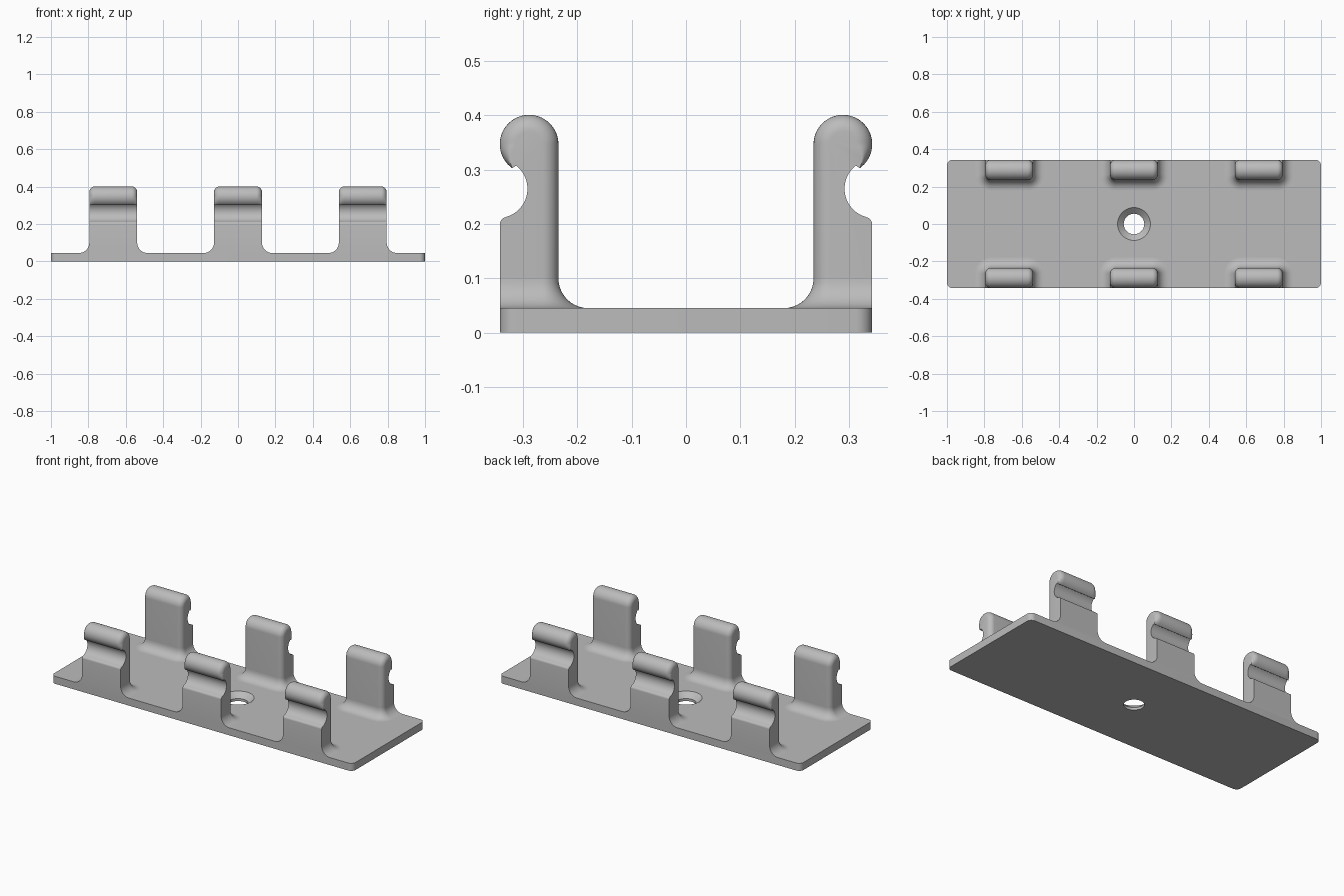
import bpy, bmesh
from math import sin, cos, pi, radians

cube = bpy.data.objects.get("Cube")
if cube:
    bpy.data.objects.remove(cube, do_unlink=True)

LENGTH, DEPTH, THICK = 2.0, 0.686, 0.045
Y_IN, Y_OUT = 0.235, DEPTH / 2      # inner and outer face of a clip
HALF = 0.128                        # half the clip width
ROUND, FILLET = 0.03, 0.055

grey = bpy.data.materials.new("grey_plastic")
grey.use_nodes = True
colour = (0.5, 0.5, 0.5, 1)
grey.diffuse_color = colour
grey.node_tree.nodes["Principled BSDF"].inputs["Base Color"].default_value = colour


def make_mesh(name, bm):
    mesh = bpy.data.meshes.new(name)
    bm.to_mesh(mesh)
    bm.free()
    mesh.materials.append(grey)
    return mesh


def place(name, mesh, x=0, turn=0):
    obj = bpy.data.objects.new(name, mesh)
    bpy.context.collection.objects.link(obj)
    obj.location.x = x
    obj.rotation_euler.z = turn
    bpy.ops.object.select_all(action='DESELECT')
    obj.select_set(True)
    bpy.context.view_layer.objects.active = obj
    bpy.ops.object.shade_smooth_by_angle(angle=radians(32))
    return obj


def arc(cx, cy, r, start, end, n):
    angles = [radians(start + (end - start) * i / n) for i in range(n + 1)]
    return [(cx + r * cos(a), cy + r * sin(a)) for a in angles]


def ring(bm, points, z):
    return [bm.verts.new((x, y, z)) for x, y in points]


def skin(bm, a, b):
    for i in range(len(a)):
        j = (i + 1) % len(a)
        bm.faces.new((a[i], a[j], b[j], b[i]))


# Base plate with rounded corners and a countersunk screw hole
def base_plate():
    bm = bmesh.new()
    hx, hy = LENGTH / 2 - ROUND, DEPTH / 2 - ROUND
    outline = []
    for k, (sx, sy) in enumerate([(1, 1), (-1, 1), (-1, -1), (1, -1)]):
        outline += arc(sx * hx, sy * hy, ROUND, 90 * k, 90 * k + 90, 8)
    sides = [ring(bm, outline, z) for z in (0, THICK)]
    skin(bm, *sides)
    hole = [ring(bm, arc(0, 0, r, 0, 360, 48)[:-1], z)
            for r, z in ((0.055, 0), (0.055, 0.015), (0.088, THICK))]
    for lower, upper in zip(hole, hole[1:]):
        skin(bm, lower, upper)
    for outer, inner in ((sides[0], hole[0]), (sides[1], hole[2])):
        edges = [bm.edges.get((loop[i - 1], loop[i]))
                 for loop in (outer, inner) for i in range(len(loop))]
        bmesh.ops.triangle_fill(bm, edges=edges, use_beauty=True)
    bmesh.ops.recalc_face_normals(bm, faces=bm.faces)
    return make_mesh("base_plate", bm)


# Clip: side profile with a round head and a notch, ends rounded towards x
def clip():
    cy, cz, r = 0.289, 0.347, 0.054
    # each profile entry: y, z, normal y, normal z, rounding weight
    profile = [(Y_IN, THICK, -1, 0, 1)]
    for i in range(41):
        deg = 180 - 235 * i / 40
        a = radians(deg)
        weight = 1 if deg > 0 else 1 + deg / 55
        profile.append((cy + r * cos(a), cz + r * sin(a), cos(a), sin(a), weight))
    notch = arc(0.346, 0.265, r, 128, 250, 20)
    lip = arc(0.329, 0.199, 0.014, 75, 0, 5)
    profile += [(y, z, 0, 0, 0) for y, z in notch + lip + [(Y_OUT, THICK)]]

    steps = [i * pi / 16 for i in range(9)]
    slices = [(HALF - ROUND + ROUND * sin(a), ROUND * (1 - cos(a))) for a in steps]
    slices = [(-x, d) for x, d in reversed(slices)] + slices
    bm = bmesh.new()
    loops = [[bm.verts.new((x, y - ny * w * d, z - nz * w * d))
              for y, z, ny, nz, w in profile] for x, d in slices]
    for a, b in zip(loops, loops[1:]):
        skin(bm, a, b)
    bm.faces.new(loops[0])
    bm.faces.new(loops[-1])
    bmesh.ops.recalc_face_normals(bm, faces=bm.faces)
    return make_mesh("clip", bm)


# Concave fillet around three sides of the clip foot
def foot_fillet():
    bm = bmesh.new()
    rings = []
    for i in range(11):
        a = i * pi / 20
        d, z = FILLET * (1 - sin(a)), THICK + FILLET * (1 - cos(a))
        corner = arc(HALF - ROUND, Y_IN + ROUND, ROUND + d, 0, -90, 10)
        half = [(HALF + d, Y_OUT)] + corner
        rings.append(ring(bm, half + [(-x, y) for x, y in reversed(half)], z))
    for low, high in zip(rings, rings[1:]):
        for j in range(len(low) - 1):
            bm.faces.new((low[j], high[j], high[j + 1], low[j + 1]))
    right = bm.verts.new((HALF, Y_OUT, THICK))
    left = bm.verts.new((-HALF, Y_OUT, THICK))
    bm.faces.new([right] + [r[0] for r in reversed(rings)])
    bm.faces.new([left] + [r[-1] for r in rings])
    return make_mesh("foot_fillet", bm)


place("base_plate", base_plate())
clip_mesh, fillet_mesh = clip(), foot_fillet()
for row, turn in (("back", 0), ("front", pi)):
    for side, x in (("right", -0.667), ("middle", 0), ("left", 0.667)):
        place(f"{row}_{side}_clip", clip_mesh, x, turn)
        place(f"{row}_{side}_foot_fillet", fillet_mesh, x, turn)
